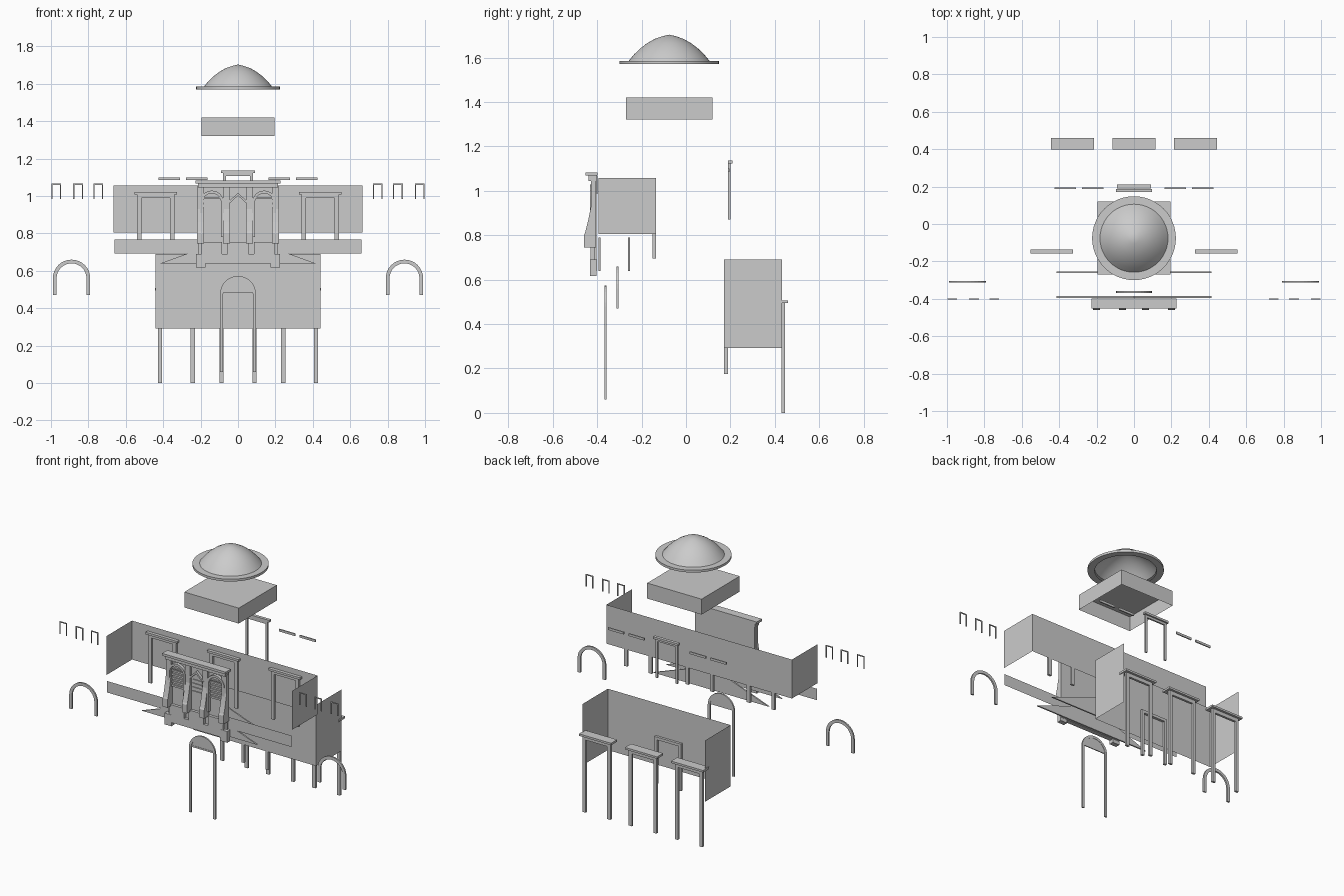
import bpy, bmesh
from math import pi, sin, cos

if "Cube" in bpy.data.objects:
    bpy.data.objects.remove(bpy.data.objects["Cube"])


def finish(name, bm):
    bmesh.ops.recalc_face_normals(bm, faces=bm.faces)
    me = bpy.data.meshes.new(name)
    bm.to_mesh(me)
    bm.free()
    ob = bpy.data.objects.new(name, me)
    bpy.context.collection.objects.link(ob)
    return ob


def prism(name, pts, a, b, axis='y'):
    """Closed outline pushed from a to b along y (xz outline) or x (yz outline)."""
    bm = bmesh.new()
    put = (lambda p, d: (p[0], d, p[1])) if axis == 'y' else (lambda p, d: (d, p[0], p[1]))
    lo = [bm.verts.new(put(p, a)) for p in pts]
    hi = [bm.verts.new(put(p, b)) for p in pts]
    n = len(pts)
    bm.faces.new(lo)
    bm.faces.new(hi[::-1])
    for i in range(n):
        bm.faces.new((lo[i], hi[i], hi[(i + 1) % n], lo[(i + 1) % n]))
    return finish(name, bm)


def box(name, x0, x1, y0, y1, z0, z1):
    return prism(name, [(x0, z0), (x1, z0), (x1, z1), (x0, z1)], y0, y1)


def sheet(name, path, z0, z1):
    """Thin wall standing on an xy path."""
    bm = bmesh.new()
    lo = [bm.verts.new((x, y, z0)) for x, y in path]
    hi = [bm.verts.new((x, y, z1)) for x, y in path]
    for i in range(len(path) - 1):
        bm.faces.new((lo[i], lo[i + 1], hi[i + 1], hi[i]))
    return finish(name, bm)


def arc(cx, cz, r, n=16):
    return [(cx + r * cos(pi * i / n), cz + r * sin(pi * i / n)) for i in range(n + 1)]


def arch(name, cx, r, w, z0, spring, y0, y1):
    outer = [(cx + r, z0)] + arc(cx, spring, r) + [(cx - r, z0)]
    ri = r - w
    inner = [(cx + ri, z0)] + arc(cx, spring, ri) + [(cx - ri, z0)]
    return prism(name, outer + inner[::-1], y0, y1)


def frame(name, cx, half, w, z0, z1, y0, y1):
    i = half - w
    return prism(name, [(cx - half, z0), (cx - half, z1), (cx + half, z1), (cx + half, z0),
                        (cx + i, z0), (cx + i, z1 - w), (cx - i, z1 - w), (cx - i, z0)], y0, y1)


def lathe(name, prof, cy, n=48):
    bm = bmesh.new()
    vs = [bm.verts.new((r, cy, z)) for r, z in prof]
    es = [bm.edges.new(p) for p in zip(vs, vs[1:])]
    bmesh.ops.spin(bm, geom=vs + es, cent=(0, cy, 0), axis=(0, 0, 1), angle=2 * pi, steps=n)
    bmesh.ops.remove_doubles(bm, verts=bm.verts, dist=1e-4)
    ob = finish(name, bm)
    bpy.context.view_layer.objects.active = ob
    ob.select_set(True)
    bpy.ops.object.shade_smooth_by_angle()
    ob.select_set(False)


# Dome with flat rim, open below
lathe("dome", [(.182, 1.57), (.224, 1.57), (.224, 1.585), (.182, 1.585), (.158, 1.614),
               (.13, 1.641), (.10, 1.664), (.065, 1.684), (.03, 1.696), (0, 1.703)], -.076)

# Square drum under the dome: four walls and a lid
sheet("drum_walls", [(-.195, -.271), (.195, -.271), (.195, .119), (-.195, .119), (-.195, -.271)], 1.32, 1.418)
box("drum_lid", -.195, .195, -.271, .119, 1.416, 1.42)

# Upper and lower U-shaped walls
sheet("upper_wall", [(-.665, -.395), (-.665, -.135), (.665, -.135), (.665, -.395)], .805, 1.057)
sheet("lower_wall", [(-.44, .432), (-.44, .172), (.44, .172), (.44, .432)], .293, .69)

# Facade band and two low gables
sheet("facade_band", [(-.66, -.397), (.66, -.397)], .693, .767)
for y in (-.395, -.262):
    prism("gable", [(-.415, .64), (.415, .64), (0, .79)], y, y + .009)

# Upper windows: two jambs and a stepped cornice each
for cx in (-.44, 0, .44):
    for s in (-1, 1):
        box("upper_jamb", cx + s * .088 - .012, cx + s * .088 + .012, -.15, -.136, .695, 1.0)
    box("upper_lintel", cx - .1, cx + .1, -.15, -.136, .99, 1.007)
    box("upper_cornice", cx - .113, cx + .113, -.157, -.136, 1.007, 1.021)

# Rear tall frames with deep cornice shelves
for cx in (-.33, 0, .33):
    for s in (-1, 1):
        box("rear_jamb", cx + s * .088 - .011, cx + s * .088 + .011, .43, .445, 0, .495)
    box("rear_lintel", cx - .099, cx + .099, .43, .445, .47, .495)
    box("rear_cornice", cx - .115, cx + .115, .398, .46, .494, .507)

# Small rear door and upper rear window
frame("rear_door_frame", 0, .095, .018, .175, .48, .172, .188)
frame("rear_window_frame", 0, .08, .015, .87, 1.122, .19, .2)
box("rear_window_cornice", -.09, .09, .19, .21, 1.122, 1.136)

# Small rear bars, side frames and side arches
for s in (-1, 1):
    for c in (.22, .367):
        box("rear_bar", s * c - .057, s * c + .057, .188, .195, 1.085, 1.1)
    for c in (.747, .855, .972):
        frame("side_frame", s * c, .026, .006, .985, 1.066, -.403, -.398)
    arch("side_arch", s * .89, .1, .02, .47, .56, -.314, -.304)

# Central entrance arch with filled fanlight
arch("entrance_arch", 0, .095, .016, .06, .478, -.368, -.358)
prism("entrance_fanlight", arc(0, .49, .078), -.364, -.36)
box("entrance_transom", -.09, .09, -.366, -.36, .485, .495)

# Oriel: back panel, cornice and sill
box("oriel_panel", -.21, .21, -.412, -.402, .645, 1.06)
box("oriel_cornice_lower", -.215, .215, -.44, -.4, 1.045, 1.068)
box("oriel_cornice_upper", -.228, .228, -.452, -.398, 1.068, 1.083)
box("oriel_sill", -.222, .222, -.43, -.4, .64, .69)

# Oriel piers flaring out towards the foot, with corbels under the sill
pier = [(-.405, 1.05), (-.428, 1.05), (-.428, .93), (-.442, .86), (-.455, .81),
        (-.46, .8), (-.46, .745), (-.405, .745)]
for cx in (-.2, -.062, .062, .2):
    prism("oriel_pier", pier, cx - .018, cx + .018, 'x')
for s in (-1, 1):
    box("oriel_corbel", s * .2 - .025, s * .2 + .025, -.432, -.402, .617, .69)

# Oriel bays: arches, slatted shutters and parapet panels
for cx in (-.14, .14):
    arch("oriel_arch", cx, .064, .015, .78, .965, -.432, -.412)
    for i in range(5):
        z = .87 + i * .024
        box("shutter_slat", cx - .045, cx + .045, -.42, -.412, z, z + .012)
    box("shutter_rail", cx - .05, cx + .05, -.424, -.412, .985, .992)
prism("pointed_hood", [(-.055, .965), (0, 1.018), (.055, .965), (.04, .965), (0, 1.002), (-.04, .965)],
      -.43, -.412)
for i in range(4):
    box("centre_slat", -.035, .035, -.418, -.412, .87 + i * .025, .88 + i * .025)
for cx in (-.14, 0, .14):
    box("parapet_panel", cx - .055, cx + .055, -.43, -.412, .69, .755)
